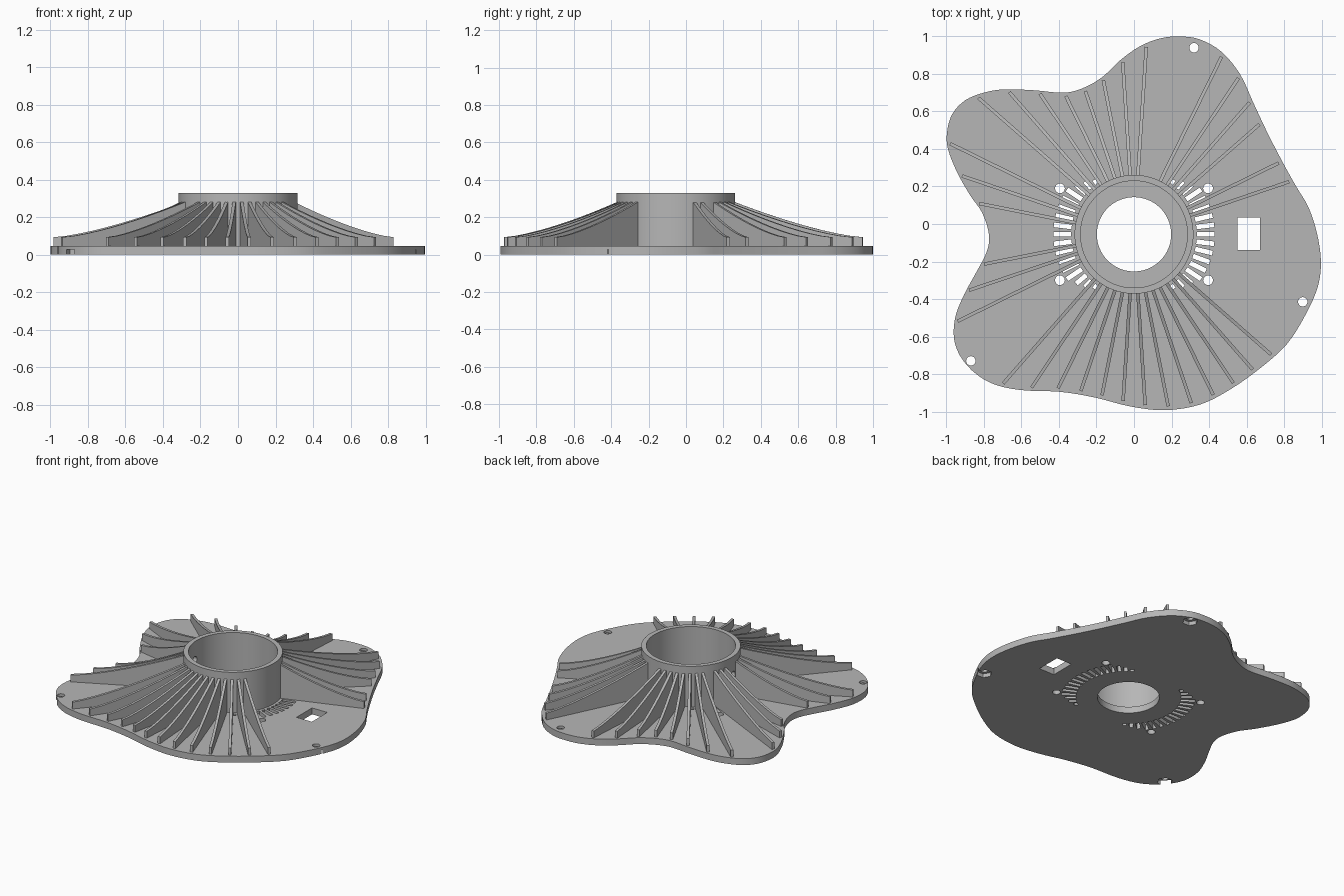
import bpy, bmesh, math
from mathutils import Vector, Matrix

if "Cube" in bpy.data.objects:
    bpy.data.objects.remove(bpy.data.objects["Cube"])

PLATE_T = 0.045               # plate thickness
CY = -0.055                   # hub centre on y
HUB_R, HUB_IN, HUB_TOP = 0.317, 0.285, 0.33

grey = bpy.data.materials.new("plain_grey")
grey.diffuse_color = (0.47, 0.47, 0.47, 1)
grey.use_nodes = True
grey.node_tree.nodes["Principled BSDF"].inputs["Base Color"].default_value = grey.diffuse_color

# Wavy plate outline, clockwise from the back lobe
OUTLINE = [
    (.245, 1), (.35, .985), (.465, .92), (.565, .80), (.635, .65), (.71, .49), (.79, .335),
    (.865, .20), (.93, .09), (.976, -.05), (.997, -.20), (.98, -.335), (.917, -.48),
    (.816, -.64), (.672, -.77), (.512, -.883), (.352, -.963), (.165, -.993), (-.02, -.973),
    (-.21, -.925), (-.395, -.895), (-.61, -.885), (-.77, -.845), (-.89, -.755), (-.955, -.638),
    (-.955, -.505), (-.907, -.378), (-.837, -.25), (-.784, -.144), (-.774, -.053), (-.81, .06),
    (-.875, .155), (-.944, .277), (-.992, .40), (-.997, .49), (-.97, .585), (-.90, .66),
    (-.795, .702), (-.688, .718), (-.53, .713), (-.37, .70), (-.26, .73), (-.165, .787),
    (-.075, .872), (.03, .947), (.14, .99)]


def smooth_loop(pts, n=4):
    """Closed Catmull-Rom curve through the points."""
    out, m = [], len(pts)
    P = [Vector(p) for p in pts]
    for i in range(m):
        a, b, c, d = (P[(i + k) % m] for k in (-1, 0, 1, 2))
        for j in range(n):
            t = j / n
            out.append(0.5 * (2 * b + (c - a) * t + (2 * a - 5 * b + 4 * c - d) * t * t
                              + (3 * b - a - 3 * c + d) * t ** 3))
    return out


def prism(bm, pts, z0, z1):
    """Straight-sided solid from a flat outline."""
    lo = [bm.verts.new((p[0], p[1], z0)) for p in pts]
    hi = [bm.verts.new((p[0], p[1], z1)) for p in pts]
    bm.faces.new(lo)
    bm.faces.new(hi)
    for i in range(len(pts)):
        j = (i + 1) % len(pts)
        bm.faces.new((lo[i], lo[j], hi[j], hi[i]))


def ngon(x, y, r, n):
    return [(x + r * math.cos(2 * math.pi * i / n), y + r * math.sin(2 * math.pi * i / n))
            for i in range(n)]


def radial_box(angle, r0, r1, w):
    u = Vector((math.cos(angle), math.sin(angle)))
    v = Vector((-u.y, u.x)) * w / 2
    c = Vector((0, CY))
    return [c + u * r0 - v, c + u * r1 - v, c + u * r1 + v, c + u * r0 + v]


def finish(name, bm):
    bmesh.ops.recalc_face_normals(bm, faces=bm.faces[:])
    me = bpy.data.meshes.new(name)
    bm.to_mesh(me)
    bm.free()
    ob = bpy.data.objects.new(name, me)
    bpy.context.collection.objects.link(ob)
    me.materials.append(grey)
    return ob


def activate(ob):
    bpy.ops.object.select_all(action='DESELECT')
    ob.select_set(True)
    bpy.context.view_layer.objects.active = ob


def cut(ob, cutter):
    activate(ob)
    mod = ob.modifiers.new("cut", 'BOOLEAN')
    mod.operation, mod.solver, mod.object = 'DIFFERENCE', 'EXACT', cutter
    bpy.ops.object.modifier_apply(modifier=mod.name)
    bpy.data.objects.remove(cutter)


def smooth(ob):
    activate(ob)
    bpy.ops.object.shade_smooth_by_angle(angle=math.radians(30))


# Base plate
loop = smooth_loop(OUTLINE)
bm = bmesh.new()
prism(bm, loop, 0, PLATE_T)
plate = finish("base_plate", bm)

# Through holes: bore, window, bolt holes, hub screws and cooling slots
BOLTS = [(.32, .94), (.90, -.415), (-.87, -.73)]
bm = bmesh.new()
holes = [ngon(0, CY, .198, 96), [(.553, -.138), (.672, -.138), (.672, .035), (.553, .035)]]
holes += [ngon(x, y, .025, 24) for x, y in BOLTS]
holes += [ngon(sx * .395, CY + sy * .245, .026, 24) for sx in (-1, 1) for sy in (-1, 1)]
for side in (0, math.pi):
    for k in range(-8, 9):
        outer = .43 if abs(k) < 6 else (.405, .385, .36)[abs(k) - 6]
        holes.append(radial_box(side + math.radians(k * 6.75), .335, outer, .025))
for h in holes:
    prism(bm, h, -.1, .2)
cut(plate, finish("hole_cutter", bm))

# Hexagonal nut pockets under the bolt holes
bm = bmesh.new()
for x, y in BOLTS:
    prism(bm, ngon(x, y, .05, 6), -.1, .027)
cut(plate, finish("nut_cutter", bm))
smooth(plate)

# Hub tube
bm = bmesh.new()
N = 96
rings = [[bm.verts.new((x, y, z)) for x, y in ngon(0, CY, r, N)]
         for r, z in ((HUB_R, PLATE_T - .004), (HUB_R, HUB_TOP),
                      (HUB_IN, HUB_TOP), (HUB_IN, PLATE_T - .004))]
for a in range(4):
    A, B = rings[a], rings[(a + 1) % 4]
    for i in range(N):
        j = (i + 1) % N
        bm.faces.new((A[i], A[j], B[j], B[i]))
hub = finish("hub_tube", bm)

# Small cable hole through the hub wall
bm = bmesh.new()
bmesh.ops.create_cone(bm, cap_ends=True, segments=24, radius1=.025, radius2=.025, depth=.2,
                      matrix=Matrix.Translation((-.3, CY - .02, .2))
                      @ Matrix.Rotation(math.pi / 2, 4, 'Y'))
cut(hub, finish("cable_cutter", bm))
smooth(hub)


def edge_distance(u):
    """Distance from the hub centre to the plate edge along u."""
    best = 0
    c = Vector((0, CY))
    for i, p in enumerate(loop):
        a, e = p - c, loop[(i + 1) % len(loop)] - p
        den = u.x * e.y - u.y * e.x
        if abs(den) > 1e-9:
            s = (a.x * u.y - a.y * u.x) / den
            t = (a.x * e.y - a.y * e.x) / den
            if 0 <= s <= 1 and t > 0:
                best = max(best, t)
    return best


# Radial ribs with a hollow-curved top, left out around the holes and window
SKIP = {0, 1, 4, 9, 10, 19, 23, 24, 28, 29, 43, 44, 45, 46, 47}
STEPS, TIP_Z, ROOT_Z = 10, .093, .285
bm = bmesh.new()
for k in range(48):
    if k in SKIP:
        continue
    ang = math.radians(3.75 + 7.5 * k)
    u = Vector((math.cos(ang), math.sin(ang), 0))
    v = Vector((-u.y, u.x, 0)) * .009
    r0, r1 = HUB_R - .012, edge_distance(u.xy) - .02
    prof = [(r0, PLATE_T - .004)]
    for i in range(STEPS + 1):
        t = i / STEPS
        prof.append((r0 + (r1 - r0) * t, TIP_Z + (ROOT_Z - TIP_Z) * (1 - t) ** 1.4))
    prof.append((r1, PLATE_T - .004))
    sides = [[bm.verts.new(Vector((0, CY, z)) + u * r + v * s) for r, z in prof] for s in (-1, 1)]
    bm.faces.new(sides[0])
    bm.faces.new(sides[1])
    for i in range(len(prof)):
        j = (i + 1) % len(prof)
        bm.faces.new((sides[0][i], sides[0][j], sides[1][j], sides[1][i]))
smooth(finish("cooling_ribs", bm))
